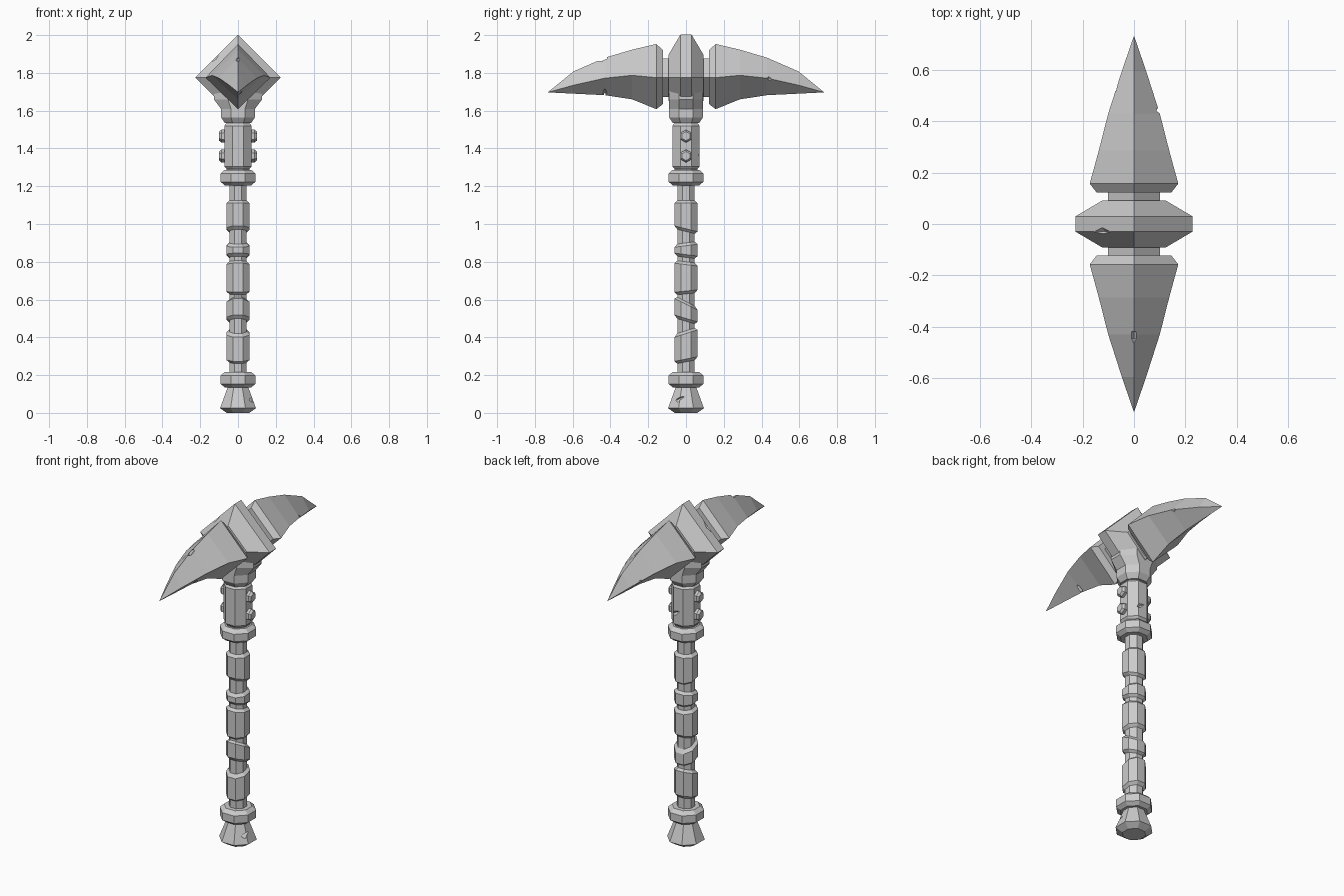
import bpy, bmesh
from math import cos, sin, pi, radians
from mathutils import Vector, Matrix, Euler

if "Cube" in bpy.data.objects:
    bpy.data.objects.remove(bpy.data.objects["Cube"])


def loft(name, rings):
    """Closed low-poly solid skinned through rings of points."""
    bm = bmesh.new()
    loops = [[bm.verts.new(p) for p in r] for r in rings]
    for a, b in zip(loops, loops[1:]):
        n = len(a)
        for i in range(n):
            j = (i + 1) % n
            if len(b) == 1:
                bm.faces.new((a[i], a[j], b[0]))
            else:
                bm.faces.new((a[i], a[j], b[j], b[i]))
    bm.faces.new(loops[0])
    if len(loops[-1]) > 1:
        bm.faces.new(loops[-1])
    bmesh.ops.recalc_face_normals(bm, faces=bm.faces)
    me = bpy.data.meshes.new(name)
    bm.to_mesh(me)
    bm.free()
    ob = bpy.data.objects.new(name, me)
    bpy.context.collection.objects.link(ob)
    return ob


def octagon(z, rx, ry=None, slope=0.0):
    """Flat-sided octagon ring, optionally tilted along y."""
    ry = ry or rx
    k = 1 / cos(pi / 8)
    pts = []
    for i in range(8):
        a = pi / 8 + i * pi / 4
        y = ry * k * sin(a)
        pts.append((rx * k * cos(a), y, z + slope * y))
    return pts


def diamond(y, half_x, top, side, bottom):
    return [(0, y, top), (half_x, y, side), (0, y, bottom), (-half_x, y, side)]


def nick(ob, loc, size, rot=(0, 0, 0)):
    """Chip a small octahedral notch out of a part."""
    m = (Matrix.Translation(loc) @ Euler([radians(r) for r in rot]).to_matrix().to_4x4()
         @ Matrix.Diagonal((*size, 1)))
    ring = [m @ Vector(p) for p in ((1, 0, 0), (0, 1, 0), (-1, 0, 0), (0, -1, 0))]
    bm = bmesh.new()
    vs = [bm.verts.new(p) for p in ring]
    for s in (1, -1):
        tip = bm.verts.new(m @ Vector((0, 0, s)))
        for i in range(4):
            bm.faces.new((vs[i], vs[(i + 1) % 4], tip))
    bmesh.ops.recalc_face_normals(bm, faces=bm.faces)
    me = bpy.data.meshes.new("nick_cutter")
    bm.to_mesh(me)
    bm.free()
    cutter = bpy.data.objects.new("nick_cutter", me)
    cutter.hide_render = True
    bpy.context.collection.objects.link(cutter)
    mod = ob.modifiers.new("nick", 'BOOLEAN')
    mod.operation, mod.solver, mod.object = 'DIFFERENCE', 'EXACT', cutter
    dg = bpy.context.evaluated_depsgraph_get()
    dg.update()
    new = bpy.data.meshes.new_from_object(ob.evaluated_get(dg))
    ob.modifiers.clear()
    ob.data = new
    bpy.data.objects.remove(cutter)


# Handle: pommel, core, rings and sleeve
pommel = loft("pommel", [octagon(z, r) for z, r in
              ((0, .06), (.025, .095), (.135, .055), (.15, .055))])
loft("handle_core", [octagon(.14, .046), octagon(1.25, .046)])
for name, z in (("lower_ring", .175), ("upper_ring", 1.245)):
    loft(name, [octagon(z + dz, r) for dz, r in
                ((-.04, .07), (-.022, .092), (.022, .092), (.042, .07))])
sleeve = loft("sleeve", [octagon(z, r) for z, r in
              ((1.27, .06), (1.29, .06), (1.305, .072), (1.52, .072), (1.535, .06), (1.56, .06))])

# Grip wraps with slanted edges: bottom z, bottom slope, top z, top slope
for i, (zb, sb, zt, st) in enumerate(((.285, .2, .42, .32), (.50, -.3, .575, -.5),
                                      (.645, .1, .785, -.12), (.838, -.13, .885, .13),
                                      (.975, -.25, 1.11, 0))):
    loft(f"grip_wrap_{i + 1}", [octagon(zb - .015, .046, slope=sb), octagon(zb, .061, slope=sb),
                                octagon(zt, .061, slope=st), octagon(zt + .015, .046, slope=st)])

# Hexagonal rivets on both sides of the sleeve
for s in (1, -1):
    for z in (1.36, 1.465):
        loft("rivet", [[(s * x, r * sin(i * pi / 3), z + r * cos(i * pi / 3)) for i in range(6)]
                       for x, r in ((.06, .034), (.088, .034), (.1, .024))])

# Flared neck under the head
loft("neck", [octagon(*p) for p in ((1.535, .07), (1.565, .09), (1.61, .09),
                                    (1.66, .128, .09), (1.72, .128, .09))])

# Head: central band and connector
C = 1.775
band = loft("head_band", [diamond(y, h, C + h, C, C - h) for y, h in
            ((-.092, .122), (-.03, .227), (.03, .227), (.092, .122))])
loft("head_connector", [diamond(y, .102, C + .102, C, C - .102) for y in (-.14, .14)])

# Two curved picks: y, half width, top, side and bottom heights
PICK = ((.122, .145, 1.92, C, 1.635), (.157, .172, 1.953, C, 1.608),
        (.285, .137, 1.923, 1.787, 1.66), (.43, .1, 1.88, 1.772, 1.682),
        (.595, .047, 1.808, 1.735, 1.69))
picks = {}
for name, s in (("front_pick", -1), ("back_pick", 1)):
    picks[s] = loft(name, [diamond(s * y, *r) for y, *r in PICK] + [[(0, s * .732, 1.697)]])

# Battle-worn nicks
nick(picks[1], (.105, .445, 1.77), (.025, .022, .04), (0, 0, 20))
nick(picks[1], (-.07, .55, 1.755), (.012, .04, .03))
nick(picks[-1], (0, -.445, 1.875), (.022, .045, .022))
nick(picks[-1], (.03, -.43, 1.69), (.05, .02, .028))
nick(band, (-.125, -.03, 1.88), (.05, .018, .02), (0, -45, 0))
nick(pommel, (.075, -.045, .07), (.02, .045, .015), (25, 0, 0))
nick(sleeve, (.02, .074, 1.37), (.04, .014, .014), (0, 30, 0))
